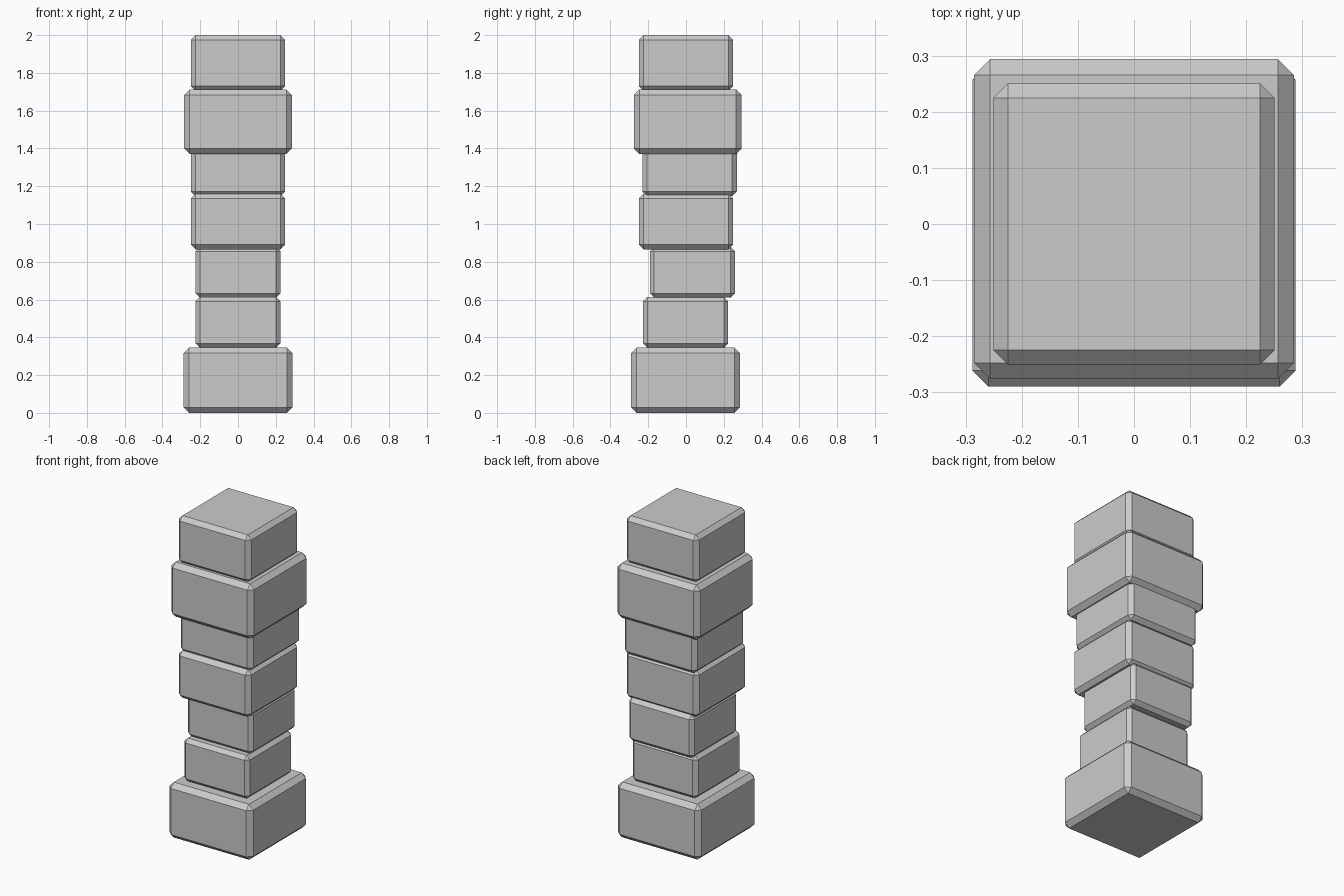
import bpy

if "Cube" in bpy.data.objects:
    bpy.data.objects.remove(bpy.data.objects["Cube"])

# Each block: name, width, y offset, bottom z, top z
blocks = [
    ("base_block", 0.576, -0.002, 0.0, 0.345),
    ("lower_block", 0.45, -0.002, 0.345, 0.613),
    ("shifted_block", 0.45, 0.034, 0.61, 0.878),
    ("middle_block", 0.50, 0.0, 0.866, 1.160),
    ("upper_block", 0.50, 0.019, 1.147, 1.442),
    ("wide_block", 0.57, 0.009, 1.371, 1.712),
    ("top_block", 0.50, 0.0, 1.706, 2.0),
]


def add_block(name, width, y, bottom, top):
    """Chamfered square block; chamfer is 5% of its width."""
    bpy.ops.mesh.primitive_cube_add(size=1, location=(0, y, (bottom + top) / 2))
    ob = bpy.context.object
    ob.name = name
    ob.scale = (width, width, top - bottom)
    bpy.ops.object.transform_apply(location=False, rotation=False, scale=True)
    bevel = ob.modifiers.new("chamfer", 'BEVEL')
    bevel.width = 0.05 * width
    bevel.segments = 1


# Stack of blocks
for block in blocks:
    add_block(*block)
